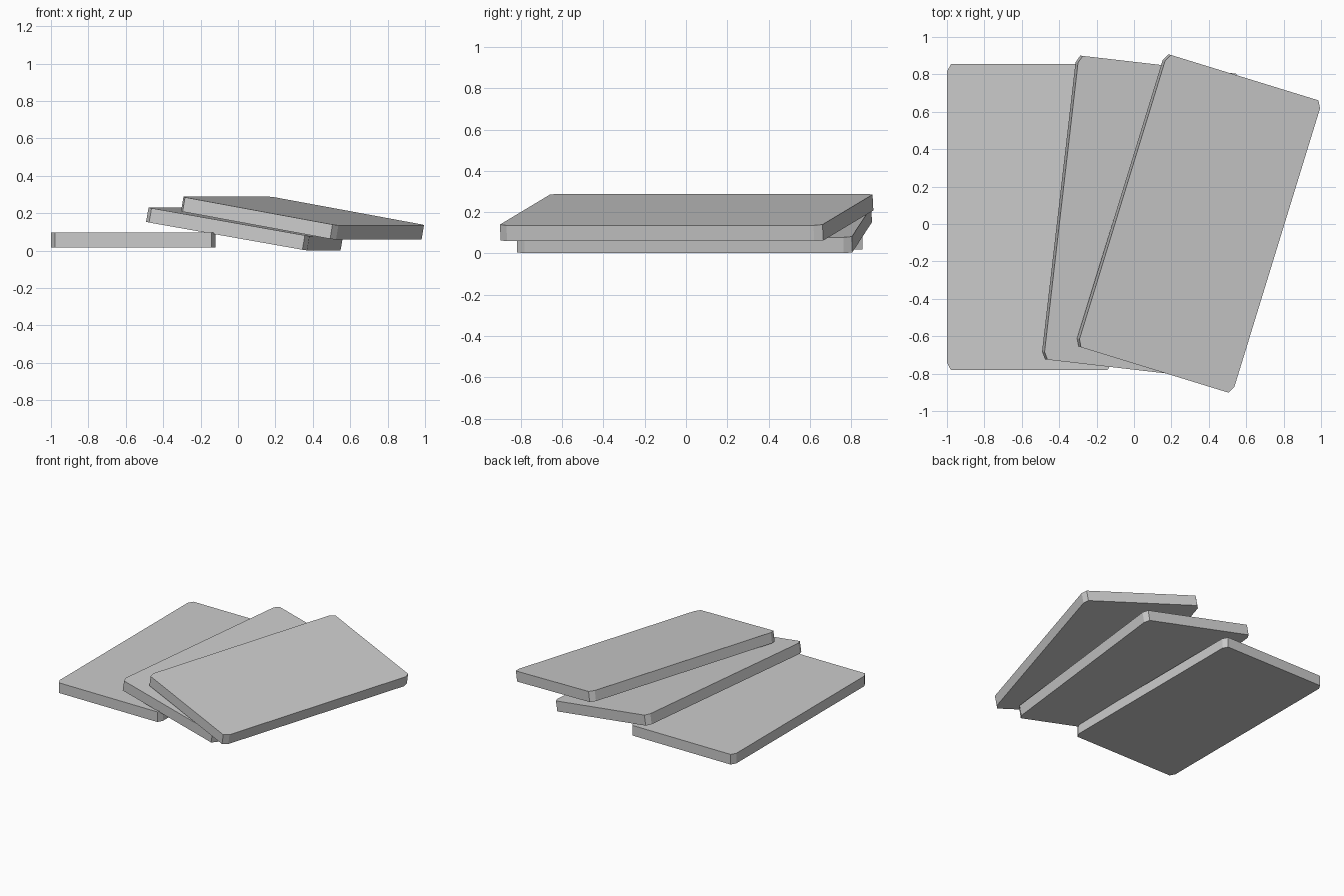
import bpy
import bmesh
from math import radians
from mathutils import Euler

cube = bpy.data.objects.get("Cube")
if cube:
    bpy.data.objects.remove(cube, do_unlink=True)

# Single grey material
grey = bpy.data.materials.new("light_grey")
grey.use_nodes = True
colour = (0.6, 0.6, 0.6, 1.0)
grey.diffuse_color = colour
grey.node_tree.nodes["Principled BSDF"].inputs["Base Color"].default_value = colour

WIDTH, LENGTH, THICKNESS = 0.88, 1.635, 0.078
CORNER = 0.024  # corner cut as a share of each side


def add_slab(name, centre, tilt, turn):
    """Flat slab with cut corners, tilted down to +x, then turned about z."""
    bm = bmesh.new()
    bmesh.ops.create_cube(bm, size=1)
    uprights = [e for e in bm.edges
                if abs(e.verts[0].co.z - e.verts[1].co.z) > 0.5]
    bmesh.ops.bevel(bm, geom=uprights, offset=CORNER, segments=1,
                    affect='EDGES')
    bmesh.ops.scale(bm, vec=(WIDTH, LENGTH, THICKNESS), verts=bm.verts)
    mesh = bpy.data.meshes.new(name)
    bm.to_mesh(mesh)
    bm.free()
    mesh.materials.append(grey)
    slab = bpy.data.objects.new(name, mesh)
    slab.location = centre
    slab.rotation_euler = Euler((0, radians(tilt), radians(turn)))
    bpy.context.collection.objects.link(slab)


# Fanned stack, lowest slab first
add_slab("bottom_slab", (-0.56, 0.037, 0.057), 0, 0)
add_slab("middle_slab", (0.035, 0.04, 0.116), 10, -6.6)
add_slab("top_slab", (0.345, 0.003, 0.174), 10, -17.1)
